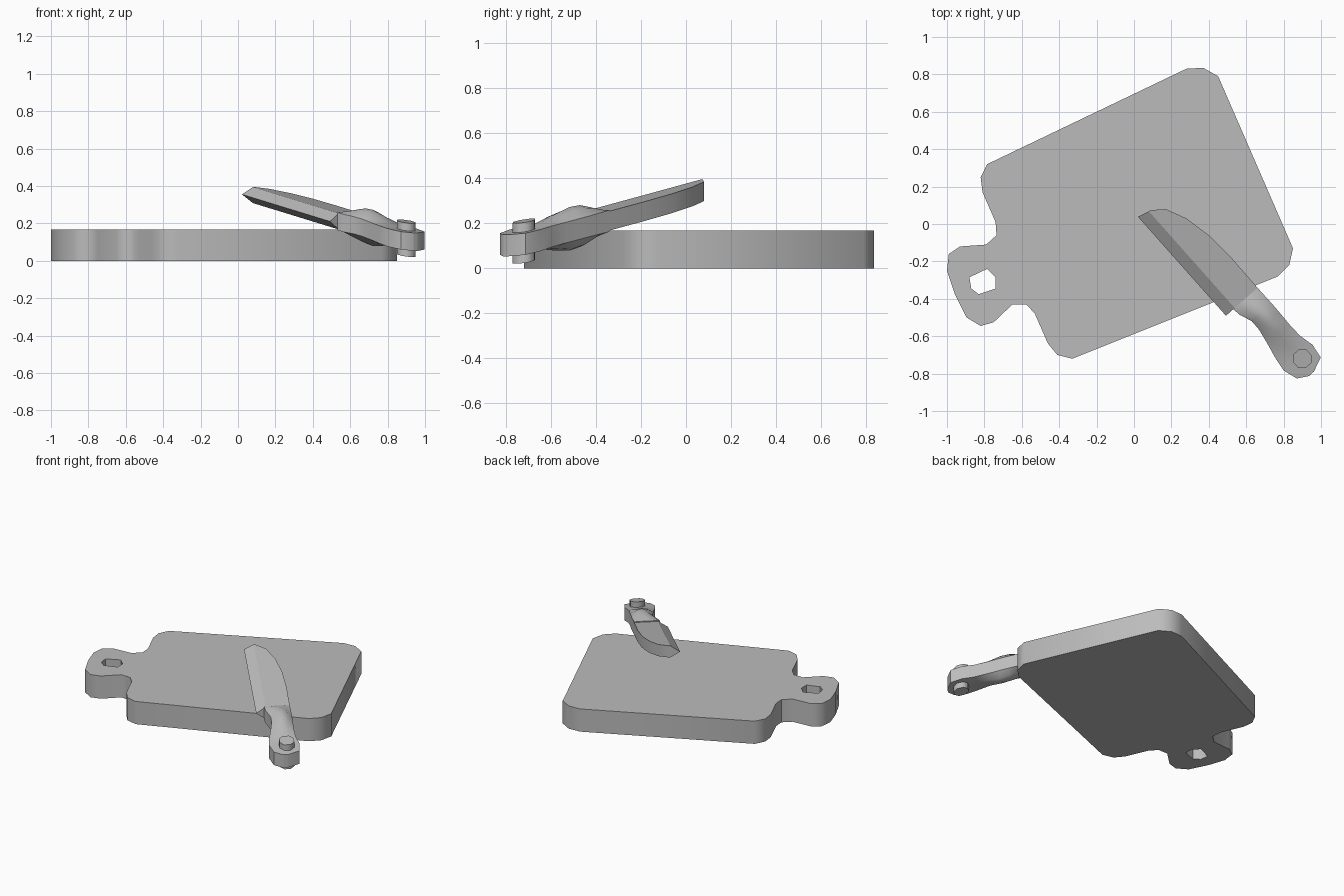
import bpy, bmesh, math
from mathutils import Vector

default = bpy.data.objects.get("Cube")
if default:
    bpy.data.objects.remove(default, do_unlink=True)

GREY = (0.5, 0.5, 0.5, 1)
grey = bpy.data.materials.new("plain_grey")
grey.use_nodes = True
grey.diffuse_color = GREY
grey.node_tree.nodes["Principled BSDF"].inputs["Base Color"].default_value = GREY


def finish(bm, name, angle):
    """Turn a bmesh into a shaded, coloured object."""
    bmesh.ops.recalc_face_normals(bm, faces=bm.faces[:])
    mesh = bpy.data.meshes.new(name)
    bm.to_mesh(mesh)
    bm.free()
    mesh.materials.append(grey)
    obj = bpy.data.objects.new(name, mesh)
    bpy.context.collection.objects.link(obj)
    bpy.ops.object.select_all(action="DESELECT")
    obj.select_set(True)
    bpy.context.view_layer.objects.active = obj
    bpy.ops.object.shade_smooth_by_angle(angle=math.radians(angle))
    return obj


# Knife space: s runs from the rivet to the tip, t towards the spine, h is height
ORIGIN = Vector((0.9, -0.72, 0.12))
ALONG = Vector((-0.664, 0.747, 0.204))
ACROSS = Vector((0.747, 0.664, 0))


def knife_point(s, t, h):
    return ORIGIN + ALONG * s + ACROSS * t + Vector((0, 0, h))


def loft(name, rings, angle):
    """Skin a row of equal rings in knife space and cap both ends."""
    bm = bmesh.new()
    rows = [[bm.verts.new(knife_point(*p)) for p in ring] for ring in rings]
    n = len(rows[0])
    for a, b in zip(rows, rows[1:]):
        for i in range(n):
            j = (i + 1) % n
            bm.faces.new((a[i], a[j], b[j], b[i]))
    bm.faces.new(rows[0])
    bm.faces.new(rows[-1])
    return finish(bm, name, angle)


# Chopping board: rounded outline with a grip and a hanging hole
outline = [
    (0.28, 0.83), (0.37, 0.835), (0.45, 0.79), (0.85, -0.13), (0.83, -0.22), (0.77, -0.28),
    (-0.33, -0.72), (-0.41, -0.7), (-0.46, -0.64), (-0.53, -0.48), (-0.575, -0.43),
    (-0.65, -0.43), (-0.75, -0.525), (-0.82, -0.545), (-0.895, -0.5), (-0.96, -0.37),
    (-1, -0.25), (-0.99, -0.16), (-0.93, -0.12), (-0.79, -0.11), (-0.735, -0.06),
    (-0.74, 0.01), (-0.81, 0.17), (-0.82, 0.25), (-0.785, 0.32)]
hole = [(-0.88, -0.285), (-0.785, -0.24), (-0.74, -0.285),
        (-0.74, -0.345), (-0.83, -0.375), (-0.87, -0.345)]
bm = bmesh.new()
edges = []
for loop in (outline, hole):
    verts = [bm.verts.new((x, y, 0)) for x, y in loop]
    edges += [bm.edges.new((v, verts[i - 1])) for i, v in enumerate(verts)]
bmesh.ops.triangle_fill(bm, use_beauty=True, edges=edges, normal=(0, 0, 1))
top = bmesh.ops.extrude_face_region(bm, geom=bm.faces[:])["geom"]
bmesh.ops.translate(bm, vec=(0, 0, 0.167),
                    verts=[g for g in top if isinstance(g, bmesh.types.BMVert)])
finish(bm, "chopping_board", 50)

# Blade: thick curved spine, straight bevelled cutting edge
HALF = 0.043
spine = [(0.443, 0.073), (0.656, 0.075), (0.825, 0.065),
         (0.972, 0.035), (1.083, -0.014), (1.134, -0.08)]
rings = []
for s, t in spine:
    lean = 0.018 if s > 1.1 else 0
    rings.append([(s + lean, -0.153, 0), (s, -0.09, HALF), (s, t, HALF),
                  (s, t, -HALF), (s, -0.09, -HALF)])
loft("knife_blade", rings, 30)

# Handle: flat sides with a swelling crown above and below
# (position, edge side, spine side, side half height, crown half height)
sections = [
    (0.443, -0.1, 0.073, 0.048, 0.05), (0.4, -0.095, 0.073, 0.047, 0.07),
    (0.33, -0.069, 0.074, 0.046, 0.093), (0.27, -0.07, 0.073, 0.046, 0.097),
    (0.19, -0.085, 0.07, 0.046, 0.08), (0.1, -0.105, 0.072, 0.047, 0.052),
    (0.02, -0.117, 0.09, 0.048, 0.048), (-0.06, -0.092, 0.078, 0.048, 0.048),
    (-0.093, -0.035, 0.0, 0.048, 0.048)]
rings = []
for s, t0, t1, side, crown in sections:
    shoulder = side + (crown - side) * 0.75
    upper = [(0, side), (0.25, shoulder), (0.5, crown), (0.75, shoulder), (1, side)]
    both = upper + [(f, -h) for f, h in reversed(upper)]
    rings.append([(s, t0 + (t1 - t0) * f, h) for f, h in both])
loft("knife_handle", rings, 40)

# Rivet through the end of the handle
corners = [math.tau * (i + 0.5) / 8 for i in range(8)]
rings = [[(0.053 * math.cos(a), 0.053 * math.sin(a), h) for a in corners]
         for h in (-0.09, 0.09)]
loft("handle_rivet", rings, 50)
